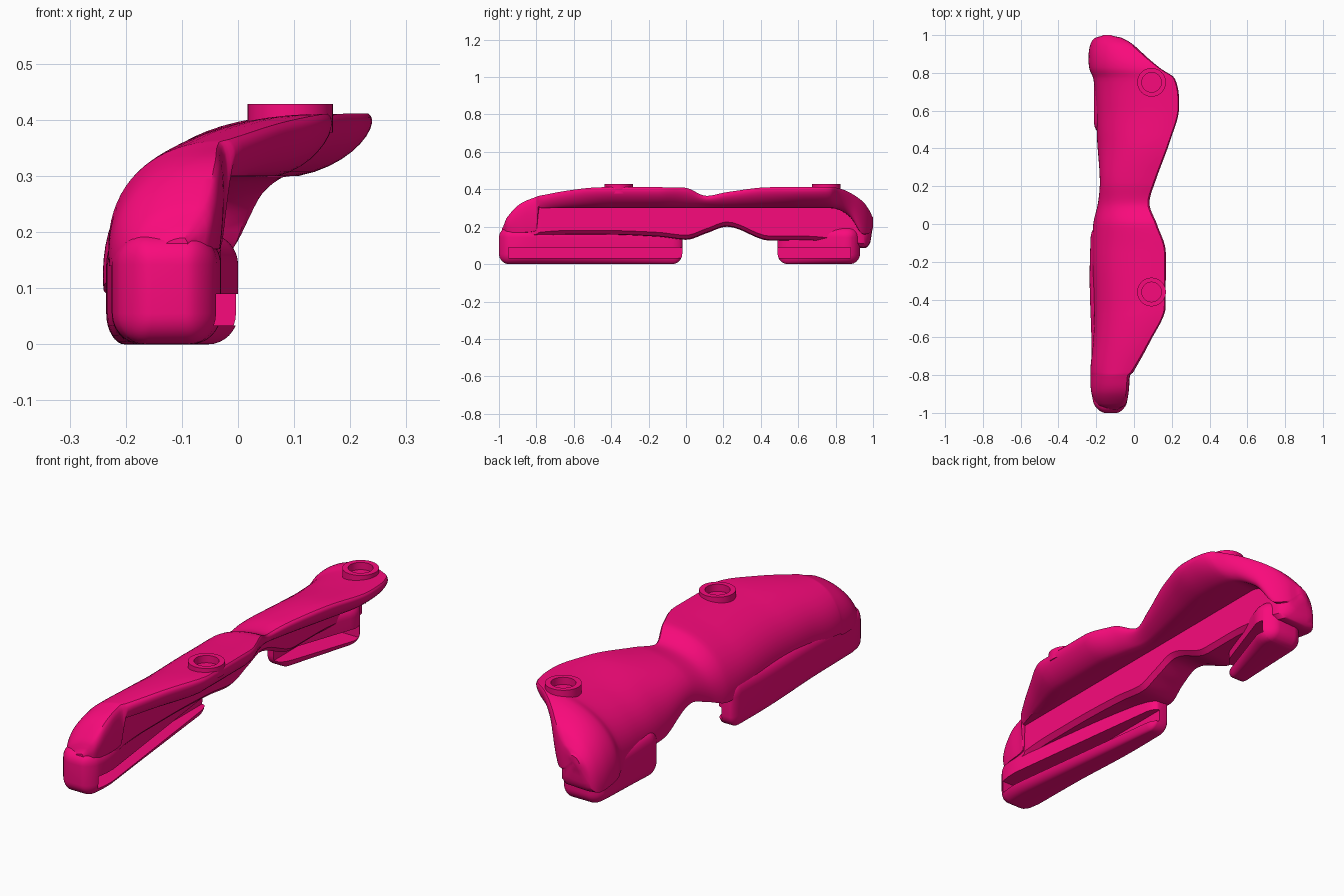
import bpy, bmesh
from mathutils import Vector

if "Cube" in bpy.data.objects:
    bpy.data.objects.remove(bpy.data.objects["Cube"])

pink = bpy.data.materials.new("pink")
pink.diffuse_color = (0.95, 0.003, 0.2, 1)
pink.use_nodes = True
pink.node_tree.nodes["Principled BSDF"].inputs["Base Color"].default_value = pink.diffuse_color


def make(name, bm):
    bmesh.ops.recalc_face_normals(bm, faces=bm.faces)
    me = bpy.data.meshes.new(name)
    bm.to_mesh(me)
    bm.free()
    ob = bpy.data.objects.new(name, me)
    bpy.context.collection.objects.link(ob)
    me.materials.append(pink)
    return ob


def box_bm(lo, hi, radius=0):
    bm = bmesh.new()
    bmesh.ops.create_cube(bm, size=1)
    for v in bm.verts:
        v.co = Vector([(a + b) / 2 + c * (b - a) for a, b, c in zip(lo, hi, v.co)])
    if radius:
        bmesh.ops.bevel(bm, geom=bm.edges[:], offset=radius, segments=8,
                        profile=0.5, affect='EDGES')
    return bm


def cut(ob, cutter):
    cutter.hide_render = True
    cutter.hide_set(True)
    m = ob.modifiers.new("cut", 'BOOLEAN')
    m.operation = 'DIFFERENCE'
    m.solver = 'EXACT'
    m.object = cutter


def smooth(ob):
    bpy.ops.object.select_all(action='DESELECT')
    ob.select_set(True)
    bpy.context.view_layer.objects.active = ob
    for m in list(ob.modifiers):
        bpy.ops.object.modifier_apply(modifier=m.name)
    bpy.ops.object.shade_smooth_by_angle(angle=0.6)


def bezier(a, b, c, d, n):
    out = []
    for i in range(n):
        t = i / n
        s = 1 - t
        out.append([s**3 * p + 3*s*s*t * q + 3*s*t*t * r + t**3 * w
                    for p, q, r, w in zip(a, b, c, d)])
    return out


# Arched shell stations: y, left x, right x, bottom z, top z, ledge z, wall x
stations = [
    (-.985, -.14, -.09, .14, .19, .16, -.10),
    (-.96, -.19, -.05, .14, .245, .17, -.06),
    (-.89, -.225, -.03, .14, .32, .17, -.04),
    (-.80, -.23, -.022, .14, .36, .18, -.035),
    (-.785, -.23, -.005, .15, .365, .30, -.03),
    (-.62, -.215, .09, .16, .395, .30, -.03),
    (-.45, -.21, .172, .16, .411, .30, -.03),
    (-.15, -.22, .173, .15, .411, .30, -.03),
    (0.00, -.215, .125, .135, .408, .30, -.03),
    (.11, -.19, .085, .17, .365, .30, -.03),
    (.22, -.18, .115, .205, .385, .30, -.03),
    (.45, -.195, .20, .13, .411, .30, -.03),
    (.62, -.20, .245, .13, .411, .30, -.03),
    (.77, -.215, .222, .12, .411, .30, -.03),
    (.82, -.235, .15, .11, .405, .29, -.03),
    (.88, -.24, .075, .10, .38, .25, -.03),
    (.95, -.23, -.005, .09, .33, .16, -.04),
    (.985, -.205, -.065, .12, .28, .17, -.08),
    (1.0, -.16, -.12, .20, .25, .22, -.13),
]


def spline(p0, p1, p2, p3, t):
    """Interpolate stations with overshoot-limited slopes."""
    h = p2[0] - p1[0]
    out = [p1[0] + h * t]
    for a, b, c, d in list(zip(p0, p1, p2, p3))[1:]:
        m1 = (c - a) / max(p2[0] - p0[0], 1e-6) * h
        m2 = (d - b) / max(p3[0] - p1[0], 1e-6) * h
        if (b - a) * (c - b) <= 0:
            m1 = 0
        if (c - b) * (d - c) <= 0:
            m2 = 0
        lim = 3 * abs(c - b)
        m1, m2 = (max(-lim, min(lim, m)) for m in (m1, m2))
        out.append((2*t**3 - 3*t*t + 1)*b + (t**3 - 2*t*t + t)*m1
                   + (3*t*t - 2*t**3)*c + (t**3 - t*t)*m2)
    return out


def section(xl, xr, zb, zt, zc, xw):
    h = zt - zb
    r = min(.012, (xr - xl) * .1)
    pts = bezier((xl, zb), (xl - .012, zb + .6*h),
                 (xl + .33*(xr - xl), zt), (xr - r, zt), 20)
    c = xw + .5 * max(xr - xw, 0)
    pts += bezier((xr - r, zt), (xr + r, zt - .015),
                  (c + .75*(xr - c), zc + .02), (c, zc), 10)
    e = min(.02, (zc - zb) * .5)
    pts += [(c, zc), (xw, zc - .001), (xw, zb + e), (xw - e, zb),
            (xl + .25*(xw - xl), zb - .005)]
    return pts


bm = bmesh.new()
rings = []
n = len(stations)
for i in range(n - 1):
    p = [stations[min(max(i + k, 0), n - 1)] for k in (-1, 0, 1, 2)]
    steps = 7 if p[2][0] - p[1][0] > .05 else 4
    for s in range(steps + (i == n - 2)):
        y, *rest = spline(*p, s / steps)
        rings.append([bm.verts.new((x, y, z)) for x, z in section(*rest)])
for a, b in zip(rings, rings[1:]):
    for j in range(len(a)):
        k = (j + 1) % len(a)
        bm.faces.new((a[j], a[k], b[k], b[j]))
bm.faces.new(rings[0])
bm.faces.new(rings[-1])
shell = make("arched_shell", bm)

# Raised collars with blind holes on top
for i, y in enumerate((-.36, .75)):
    def cyl(name, r, z0, z1):
        b = bmesh.new()
        bmesh.ops.create_cone(b, cap_ends=True, segments=48, radius1=r, radius2=r, depth=z1 - z0)
        bmesh.ops.translate(b, verts=b.verts, vec=(.093, y, (z0 + z1) / 2))
        return make(name, b)
    collar = cyl(f"collar_{i}", .076, .378, .428)
    hole = cyl(f"hole_cutter_{i}", .052, .395, .5)
    cut(collar, hole)
    cut(shell, hole)
    smooth(collar)
smooth(shell)

# Long and short rounded blocks: slotted on the right, narrowing towards the middle.
# Taper: y where full width starts, y of the narrow end, narrow width fraction
for name, lo, hi, slot, bulge, taper in (
        ("long_block", (-.225, -1, 0), (-.03, -.02, .197), (-.95, 0), .016, (-.85, -.02, .46)),
        ("short_block", (-.212, .49, 0), (.003, .93, .197), (.4, .88), 0, (.85, .49, .42))):
    b = box_bm(lo, hi, .055)
    for k in range(1, 20):
        bmesh.ops.bisect_plane(b, geom=b.verts[:] + b.edges[:] + b.faces[:],
                               plane_co=(0, lo[1] + k * (hi[1] - lo[1]) / 20, 0),
                               plane_no=(0, 1, 0))
    for v in b.verts:
        if bulge and v.co.x < -.12:
            t = max(0, 1 - abs(v.co.y + .25) / .4)
            v.co.x -= bulge * t * t * (3 - 2 * t)
        u = max(0, min(1, (v.co.y - taper[0]) / (taper[1] - taper[0])))
        v.co.x = lo[0] + (v.co.x - lo[0]) * (1 - u * (1 - taper[2]))
        # rounder outer ends in plan
        e = min(1, max(0, abs(v.co.y) - (.88 if bulge else .83)) / .12)
        v.co.x = -.115 + (v.co.x + .115) * (1 - .3 * e * e)
    block = make(name, b)
    cutter = make(name + "_slot_cutter", box_bm((-.165, slot[0], .034), (.1, slot[1], .09)))
    cut(block, cutter)
    smooth(block)

# Remove the helpers now that the cuts are applied
for ob in list(bpy.data.objects):
    if "cutter" in ob.name:
        bpy.data.objects.remove(ob)
